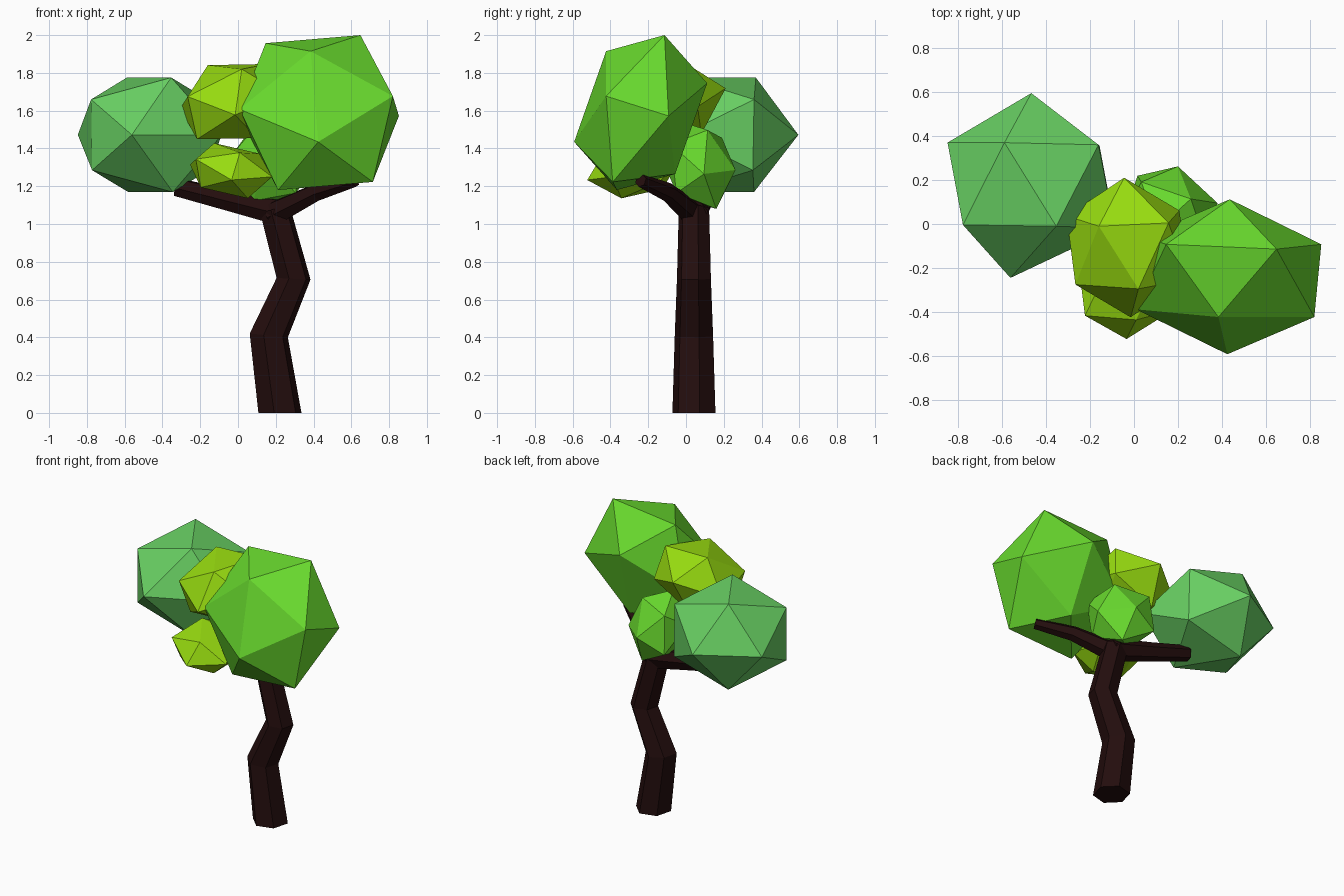
import bpy, bmesh, math
from mathutils import Vector, Matrix

old = bpy.data.objects.get("Cube")
if old:
    bpy.data.objects.remove(old, do_unlink=True)


def material(name, rgb):
    mat = bpy.data.materials.new(name)
    mat.use_nodes = True
    mat.diffuse_color = (*rgb, 1)
    mat.node_tree.nodes["Principled BSDF"].inputs["Base Color"].default_value = (*rgb, 1)
    return mat


bark = material("dark_bark", (0.017, 0.004, 0.004))
green = material("leaf_green", (0.14, 0.70, 0.027))
mint = material("leaf_mint", (0.14, 0.63, 0.125))
lime = material("leaf_lime", (0.31, 0.71, 0.005))


def finish(bm, name, mat):
    bmesh.ops.recalc_face_normals(bm, faces=bm.faces)
    mesh = bpy.data.meshes.new(name)
    bm.to_mesh(mesh)
    bm.free()
    mesh.materials.append(mat)
    obj = bpy.data.objects.new(name, mesh)
    bpy.context.collection.objects.link(obj)
    return obj


def columns(vectors):
    return Matrix(vectors).transposed()


def leaf_clump(name, mat, centre, corners):
    """Stretched icosahedron, placed by its centre and the corners of one face."""
    bm = bmesh.new()
    bmesh.ops.create_icosphere(bm, subdivisions=1, radius=1)
    bm.faces.ensure_lookup_table()
    centre = Vector(centre)
    source = columns([v.co.copy() for v in bm.faces[0].verts])
    target = columns([Vector(c) - centre for c in corners])
    stretch = target @ source.inverted()
    for v in bm.verts:
        v.co = stretch @ v.co + centre
    return finish(bm, name, mat)


def limb(name, points, radii, sides=6, turn=math.radians(15)):
    """Faceted tapering tube through the points, capped at both ends."""
    bm = bmesh.new()
    points = [Vector(p) for p in points]
    up = Vector((0, 0, 1))
    rings = []
    for i, (p, r) in enumerate(zip(points, radii)):
        along = points[min(i + 1, len(points) - 1)] - points[max(i - 1, 0)]
        if p.z == 0:
            along = up
        rot = up.rotation_difference(along)
        angles = [turn + math.tau * k / sides for k in range(sides)]
        rings.append([bm.verts.new(p + rot @ Vector((r * math.cos(a), r * math.sin(a), 0)))
                      for a in angles])
    for low, high in zip(rings, rings[1:]):
        for k in range(sides):
            n = (k + 1) % sides
            bm.faces.new((low[k], low[n], high[n], high[k]))
    bm.faces.new(rings[0])
    bm.faces.new(rings[-1])
    return finish(bm, name, bark)


# Crooked trunk and its two branches
limb("trunk",
     [(0.222, 0.042, 0), (0.163, 0.042, 0.41), (0.294, 0.042, 0.71), (0.195, 0.042, 1.08)],
     [0.118, 0.105, 0.093, 0.083])
limb("right_branch",
     [(0.23, 0.042, 1.06), (-0.06, 0.09, 1.13), (-0.325, 0.14, 1.195)],
     [0.075, 0.062, 0.052])
limb("left_branch",
     [(0.18, 0.042, 1.05), (0.42, -0.10, 1.17), (0.62, -0.24, 1.23)],
     [0.07, 0.05, 0.035])

# Leaf clumps
leaf_clump("large_left_leaves", green, (0.43, -0.24, 1.59),
           [(0.384, -0.423, 1.915), (0.648, -0.114, 2.0), (0.82, -0.423, 1.677)])
leaf_clump("small_back_leaves", green, (0.17, 0.07, 1.31),
           [(0.38, 0.095, 1.265), (0.20, 0.262, 1.286), (0.23, 0.16, 1.08)])
leaf_clump("upper_middle_leaves", lime, (-0.03, -0.107, 1.648),
           [(-0.16, -0.01, 1.841), (0.02, -0.295, 1.82), (0.157, 0.005, 1.847)])
leaf_clump("lower_front_leaves", lime, (-0.037, -0.28, 1.282),
           [(-0.034, -0.523, 1.233), (0.01, -0.436, 1.378), (0.18, -0.39, 1.25)])
right_leaves = leaf_clump("right_leaves", mint, (-0.467, 0.175, 1.472),
                          [(-0.467, 0.595, 1.472), (-0.848, 0.37, 1.472), (-0.589, 0.37, 1.775)])

# The front tip of the right clump leans outward
tip = min(right_leaves.data.vertices, key=lambda v: v.co.y)
tip.co.x -= 0.095
